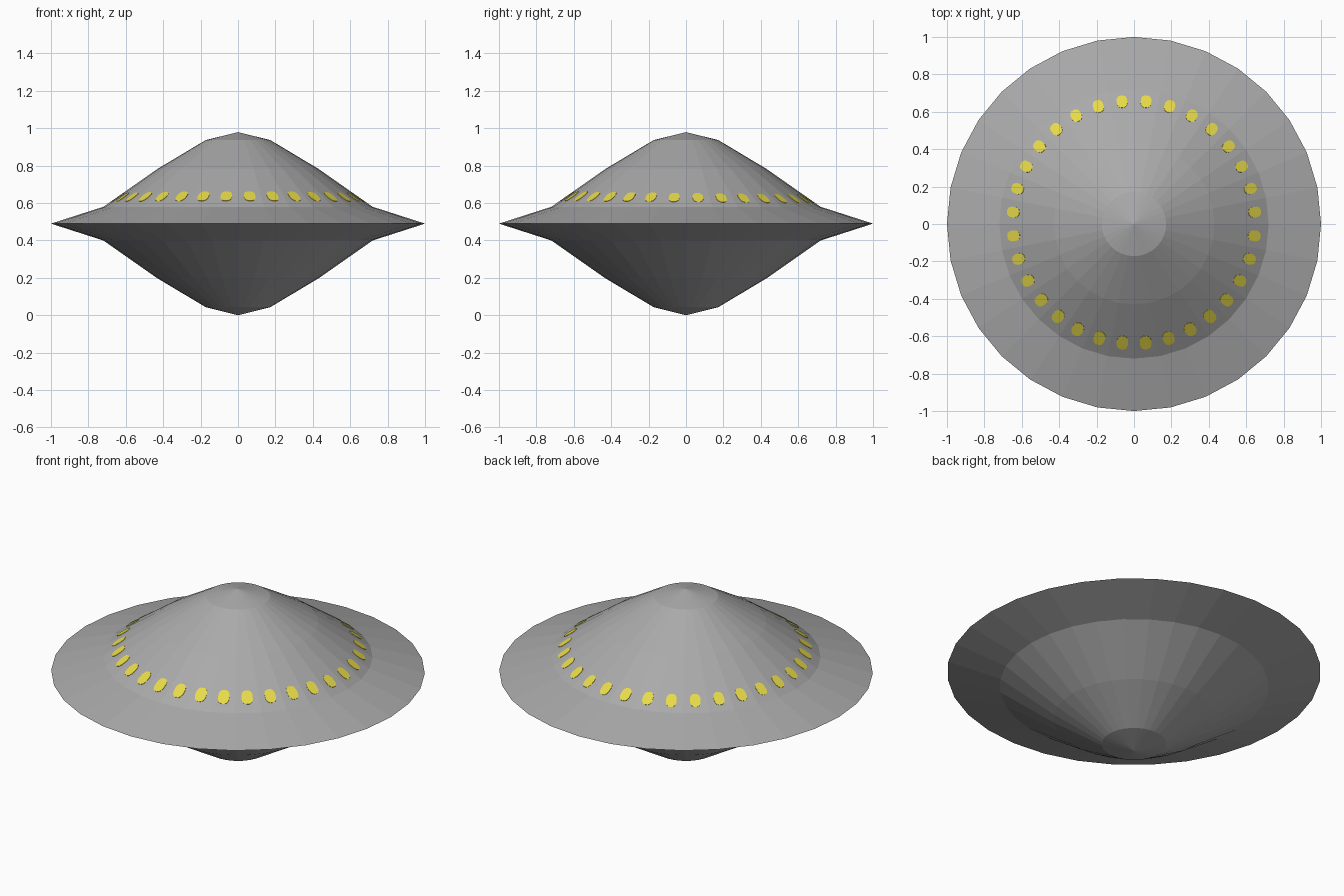
import bpy, bmesh, math
from mathutils import Vector

if "Cube" in bpy.data.objects:
    bpy.data.objects.remove(bpy.data.objects["Cube"])

SIDES = 32
# (radius, height) from bottom tip to top tip
PROFILE = [(0, 0), (0.172, 0.043), (0.43, 0.197), (0.72, 0.4), (1, 0.49),
           (0.72, 0.58), (0.43, 0.783), (0.172, 0.937), (0, 0.979)]


def material(name, rgb):
    m = bpy.data.materials.new(name)
    m.diffuse_color = (*rgb, 1)
    m.use_nodes = True
    m.node_tree.nodes["Principled BSDF"].inputs["Base Color"].default_value = m.diffuse_color
    return m


def finish(name, bm, mat):
    bmesh.ops.recalc_face_normals(bm, faces=bm.faces[:])
    me = bpy.data.meshes.new(name)
    bm.to_mesh(me)
    bm.free()
    me.materials.append(mat)
    ob = bpy.data.objects.new(name, me)
    bpy.context.collection.objects.link(ob)
    return ob


grey = material("hull grey", (0.40, 0.40, 0.40))
yellow = material("window yellow", (0.84, 0.74, 0.07))

# Saucer hull: lathed profile, flat faces
bm = bmesh.new()
pts = [bm.verts.new((r, 0, z)) for r, z in PROFILE]
edges = [bm.edges.new(pair) for pair in zip(pts, pts[1:])]
bmesh.ops.spin(bm, geom=pts + edges, cent=(0, 0, 0), axis=(0, 0, 1),
               angle=math.tau, steps=SIDES, use_duplicate=False)
bmesh.ops.remove_doubles(bm, verts=bm.verts[:], dist=1e-4)
finish("saucer_hull", bm, grey)

# Window ring: one thin rounded plate on each upper facet
(r0, z0), (r1, z1) = PROFILE[5], PROFILE[6]
apothem = math.cos(math.pi / SIDES)
bm = bmesh.new()
for i in range(SIDES):
    a = (i + 0.5) * math.tau / SIDES
    out = Vector((math.cos(a), math.sin(a), 0))
    u = Vector((-math.sin(a), math.cos(a), 0))
    v = (out * (r1 - r0) * apothem + Vector((0, 0, z1 - z0))).normalized()
    n = u.cross(v)
    r = 0.647 + 0.01 * math.sin(a)
    z = z0 + (r0 - r / apothem) / (r0 - r1) * (z1 - z0)
    c = out * r + Vector((0, 0, z))
    # front windows are slightly larger
    s = 1 + 0.08 * max(0, -math.sin(a))
    rings = []
    for h in (-0.002, 0.002):
        ring = []
        for k in range(12):
            t = (k + 0.5) * math.tau / 12
            ct, st = math.cos(t), math.sin(t)
            x = 0.029 * s * math.copysign(abs(ct) ** 0.8, ct)
            y = 0.041 * s * math.copysign(abs(st) ** 0.8, st)
            ring.append(bm.verts.new(c + u * x + v * y + n * h))
        rings.append(ring)
    low, high = rings
    bm.faces.new(high)
    bm.faces.new(low[::-1])
    for k in range(12):
        j = (k + 1) % 12
        bm.faces.new((low[k], low[j], high[j], high[k]))
finish("window_ring", bm, yellow)
